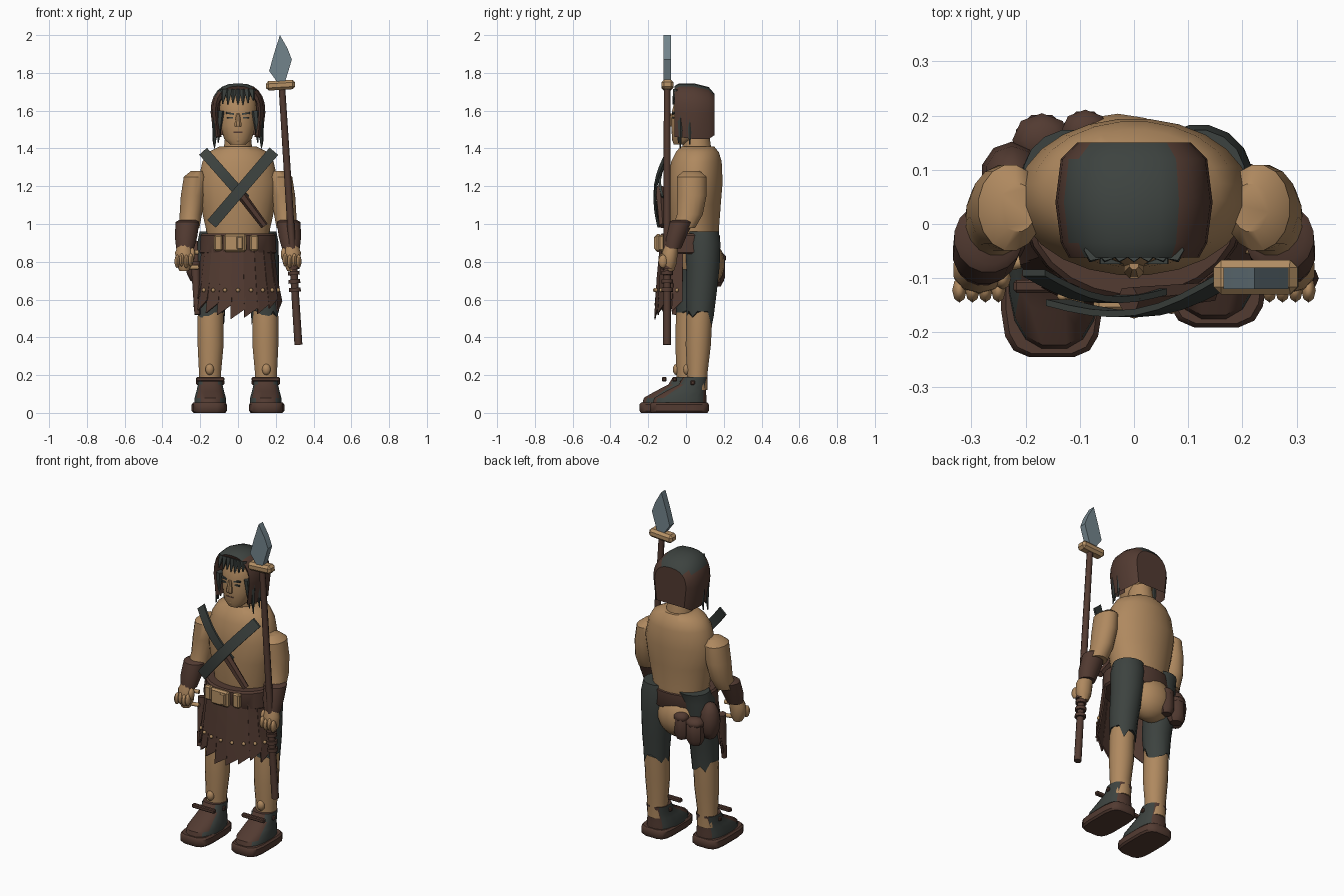
import bpy, bmesh, math, random
from mathutils import Vector, Matrix

random.seed(4)
cube = bpy.data.objects.get("Cube")
if cube:
    bpy.data.objects.remove(cube)


def material(name, r, g, b):
    m = bpy.data.materials.new(name)
    m.use_nodes = True
    m.diffuse_color = (r, g, b, 1)
    m.node_tree.nodes["Principled BSDF"].inputs["Base Color"].default_value = (r, g, b, 1)
    return m


SKIN = material("tanned skin", .43, .25, .115)
BROWN = material("brown leather", .085, .043, .031)
DARK = material("dark cloth", .046, .055, .05)
BRASS = material("pale wood and brass", .46, .28, .13)
STEEL = material("blue steel", .17, .23, .26)


def finish(name, bm, mats, rule=None, angle=40):
    """Turn a bmesh into an object with sharp edges kept."""
    bmesh.ops.recalc_face_normals(bm, faces=bm.faces)
    if rule:
        for f in bm.faces:
            f.material_index = int(rule(f.calc_center_median(), f.normal))
    mesh = bpy.data.meshes.new(name)
    bm.to_mesh(mesh)
    bm.free()
    for m in mats if isinstance(mats, list) else [mats]:
        mesh.materials.append(m)
    mesh.shade_smooth()
    mesh.set_sharp_from_angle(angle=math.radians(angle))
    ob = bpy.data.objects.new(name, mesh)
    bpy.context.collection.objects.link(ob)
    return ob


def skin_rings(bm, rings, closed=True, caps=(True, True)):
    rows = [[bm.verts.new(p) for p in ring] for ring in rings]
    n = len(rows[0])
    for a, b in zip(rows, rows[1:]):
        for i in range(n if closed else n - 1):
            j = (i + 1) % n
            bm.faces.new((a[i], a[j], b[j], b[i]))
    for row, cap in zip((rows[0], rows[-1]), caps):
        if cap:
            bm.faces.new(row)


def loft(name, mats, rings, s=1, dy=0, n=16, rule=None, power=1):
    """Stack of horizontal ovals: x, y, z, x radius, y radius."""
    def oval(x, y, z, rx, ry):
        out = []
        for i in range(n):
            a = math.tau * (i + .5) / n
            c, d = math.cos(a), math.sin(a)
            out.append((s * (x + rx * math.copysign(abs(c) ** power, c)),
                        y + dy + ry * math.copysign(abs(d) ** power, d), z))
        return out
    bm = bmesh.new()
    skin_rings(bm, [oval(*r) for r in rings])
    return finish(name, bm, mats, rule)


def box(name, mat, at, size, bevel=0, turn=0):
    bm = bmesh.new()
    bmesh.ops.create_cube(bm, size=1)
    bmesh.ops.scale(bm, vec=size, verts=bm.verts)
    if bevel:
        bmesh.ops.bevel(bm, geom=bm.edges[:], offset=bevel, segments=1, affect='EDGES')
    bm.transform(Matrix.Translation(at) @ Matrix.Rotation(turn, 4, 'Y'))
    return finish(name, bm, mat, angle=30)


def ball(name, mat, at, size, seg=10):
    bm = bmesh.new()
    bmesh.ops.create_uvsphere(bm, u_segments=seg, v_segments=max(5, seg // 2 + 1), radius=1)
    bmesh.ops.scale(bm, vec=size, verts=bm.verts)
    bmesh.ops.translate(bm, vec=at, verts=bm.verts)
    return finish(name, bm, mat, angle=60)


def rod(name, mat, a, b, r1, r2, seg=8):
    a, b = Vector(a), Vector(b)
    bm = bmesh.new()
    bmesh.ops.create_cone(bm, cap_ends=True, segments=seg, radius1=r1, radius2=r2, depth=(b - a).length)
    bm.transform(Matrix.Translation((a + b) / 2) @ (b - a).to_track_quat('Z', 'Y').to_matrix().to_4x4())
    return finish(name, bm, mat, angle=50)


def ribbon(name, mat, a, b, bow, width):
    """Flat strap from a to b that bows out to the front."""
    a, b = Vector(a), Vector(b)
    side = (b - a).cross(Vector((0, 1, 0))).normalized() * width / 2
    thick = Vector((0, .006, 0))
    rings = []
    for i in range(9):
        t = i / 8
        p = a.lerp(b, t) - Vector((0, bow * math.sin(math.pi * t), 0))
        rings.append([p - side - thick, p + side - thick, p + side + thick, p - side + thick])
    bm = bmesh.new()
    skin_rings(bm, rings)
    return finish(name, bm, mat)


# Torso, seat and neck
loft("torso", SKIN, [(0, .05, .76, .13, .1), (0, .05, .88, .17, .125), (0, .045, .97, .17, .13),
                     (0, .045, 1.1, .2, .14), (0, .05, 1.22, .215, .145), (0, .055, 1.33, .19, .135),
                     (0, .06, 1.38, .16, .115), (0, .06, 1.41, .1, .09)], n=24)
ball("seat", SKIN, (-.03, .1, .79), (.135, .105, .13), 16)
loft("neck", SKIN, [(0, .06, 1.37, .08, .08), (0, .05, 1.5, .065, .07)])

# Head and face
loft("head", SKIN, [(0, -.03, 1.42, .04, .035), (0, -.01, 1.45, .075, .065), (0, .015, 1.52, .095, .095),
                    (0, .02, 1.6, .1, .095), (0, .03, 1.68, .095, .085), (0, .03, 1.72, .06, .05)])
loft("nose", SKIN, [(0, -.08, 1.515, .02, .016), (0, -.082, 1.53, .02, .02), (0, -.075, 1.585, .009, .01)], n=8)
ball("chin", SKIN, (0, -.05, 1.45), (.035, .025, .025))
box("mouth", BROWN, (0, -.073, 1.485), (.045, .008, .007))
for s in (-1, 1):
    box("eyebrow", DARK, (s * .042, -.068, 1.585), (.042, .012, .009), turn=s * -.15)
    box("eye", DARK, (s * .042, -.068, 1.562), (.03, .009, .008))

# Hair hood, open at the face
def arch(y, w, top, bottom=1.46):
    mid, n = 1.59, 12
    pts = [(w * .88, y, bottom)]
    for i in range(n + 1):
        a = math.pi * i / n
        c = math.cos(a)
        pts.append((w * math.copysign(abs(c) ** .8, c), y, mid + (top - mid) * math.sin(a) ** .85))
    return pts + [(-w * .88, y, bottom)]


bm = bmesh.new()
skin_rings(bm, [arch(.03, .1, 1.7), arch(-.05, .108, 1.7), arch(-.062, .12, 1.73), arch(-.035, .135, 1.745),
                arch(.04, .145, 1.745, 1.45), arch(.12, .135, 1.725, 1.45), arch(.15, .105, 1.69, 1.47)],
           closed=False, caps=(False, True))
finish("hair_hood", bm, [BROWN, DARK], lambda c, n: c.x < .07 and abs(n.z) > .45 and c.y > -.05)
for s in (-1, 1):
    for x, y, z in ((.125, -.03, 1.4), (.105, -.04, 1.43), (.13, .02, 1.42)):
        rod("hair_lock", DARK, (s * x, y, z), (s * (x - .012), y, 1.6), .003, .022, 6)
for i in range(7):
    x = (i - 3) * .027
    rod("fringe", DARK, (x, -.068, random.uniform(1.63, 1.655)), (x * .9, -.05, 1.71), .003, .02, 5)

# Arms, bracers, hands
for s in (-1, 1):
    loft("upper_arm", SKIN, [(.215, .03, 1.28, .035, .045), (.228, .03, 1.25, .06, .08), (.238, .03, 1.15, .066, .08),
                             (.25, .02, 1.05, .06, .07), (.258, -.01, .98, .055, .06)], s)
    loft("bracer", BROWN, [(.265, -.02, 1.02, .05, .055), (.268, -.025, 1.01, .064, .065),
                           (.275, -.055, .93, .06, .056), (.28, -.07, .87, .048, .045)], s)
    loft("hand", SKIN, [(.28, -.075, .9, .034, .034), (.285, -.085, .85, .05, .042),
                        (.287, -.09, .79, .046, .04), (.285, -.09, .75, .025, .025)], s, n=10)
    for i in range(4):
        ball("finger", SKIN, (s * (.25 + i * .024), -.122, .81 - .008 * (i % 2)), (.014, .024, .036), 8)
    ball("thumb", SKIN, (s * .242, -.1, .84), (.016, .022, .036), 8)

# Legs, boots and soles; the right leg steps forward
for s, dy in ((-1, -.055), (1, 0)):
    loft("shin", SKIN, [(.148, .06, .12, .058, .055), (.148, .06, .22, .06, .056), (.145, .065, .36, .07, .068),
                        (.145, .07, .5, .07, .07), (.14, .08, .62, .07, .07)], s, dy)
    thigh = loft("trouser_leg", DARK, [(.145, .075 + dy, .5, .073, .073), (.14, .08 + dy, .62, .08, .082),
                                       (.128, .09 + dy / 2, .78, .09, .09), (.12, .09 + dy / 2, .9, .097, .094),
                                       (.115, .09, .96, .09, .085)], s)
    for v in thigh.data.vertices:
        if v.co.z < .51:
            v.co.z += random.uniform(-.05, .05)
    ball("ankle_knob", SKIN, (s * .15, dy + .005, .23), (.024, .02, .03))
    loft("boot", [BROWN, DARK], [(.147, -.035, .045, .085, .145), (.147, -.03, .08, .084, .14),
                                 (.147, .0, .115, .074, .108), (.147, .035, .15, .066, .075),
                                 (.147, .05, .19, .064, .065)], s, dy,
         rule=lambda c, n: abs(n.x) > .65, power=.8)
    loft("sole", BROWN, [(.152, -.035, 0, .085, .15), (.152, -.035, .01, .094, .157),
                         (.152, -.035, .045, .094, .157), (.152, -.035, .055, .085, .15)], s, dy, power=.5)
    for y, z in ((-.06, .178), (.035, .16)):
        box("boot_tie", BROWN, (s * .147, dy + y, z), (.15, .024, .024), .005)

# Belt, buckle and skirt strips
loft("belt", BROWN, [(0, .02, .84, .195, .155), (0, .02, .85, .205, .162),
                     (0, .02, .94, .2, .16), (0, .02, .95, .19, .15)], n=24)
box("buckle", BRASS, (-.015, -.148, .9), (.12, .03, .095), .01)
box("buckle_bar", BRASS, (.01, -.155, .9), (.035, .028, .07), .006)
for s in (-1, 1):
    box("belt_plate", BRASS, (s * .095 - .01, -.13, .9), (.045, .03, .085), .008)
STRIPS = 9
for k in range(STRIPS):
    a = math.radians((k - STRIPS // 2) * 18)
    drop = .51 + .055 * abs(math.sin(a)) + random.uniform(0, .03)
    rings = []
    for z, rx, ry in ((.88, .185, .14), (.72, .205, .155), (drop, .23, .168)):
        ring = []
        for da, inset in ((-.17, 0), (0, .008), (.17, .006), (.17, -.01), (0, -.008), (-.17, -.014)):
            r = 1 + inset * -3
            ring.append((rx * r * math.sin(a + da), .005 - ry * r * math.cos(a + da),
                         z + (da * .16 if z == drop else 0)))
        rings.append(ring)
    bm = bmesh.new()
    skin_rings(bm, rings)
    finish("skirt_strip", bm, BROWN, angle=20)
    ball("skirt_stud", BRASS, (.224 * math.sin(a), .005 - .171 * math.cos(a), .65), (.011, .009, .011), 8)

# Pouches and dagger on the right hip
for x, y, z, r in ((-.17, .155, .75, .052), (-.09, .17, .77, .043)):
    loft("pouch", BROWN, [(x, y, z - .08, r * .7, r * .6), (x, y, z - .05, r, r * .95), (x, y, z + .04, r, r * .95),
                          (x, y, z + .07, r * .7, r * .6)], n=8)
    ball("pouch_flap", BROWN, (x, y, z + .05), (r * 1.1, r, .032), 8)
ball("hip_sack", BROWN, (-.225, .09, .8), (.058, .062, .115), 10)
rod("dagger_sheath", BROWN, (-.215, -.06, .52), (-.225, -.02, .8), .016, .026)
for z in (.77, .85):
    rod("toggle", BRASS, (-.21, -.07, z), (-.26, -.08, z), .012, .012)

# Crossed chest straps and scabbard
ribbon("left_strap", DARK, (.19, -.09, 1.385), (-.14, -.145, 1), .045, .06)
ribbon("right_strap", DARK, (-.185, -.09, 1.385), (.04, -.125, 1.13), .03, .055)
rod("scabbard", BROWN, (-.01, -.14, 1.19), (.14, -.125, .99), .026, .02, 6)

# Spear
foot, top = Vector((.32, -.1, .36)), Vector((.225, -.1, 1.84))
rod("spear_shaft", BROWN, foot, top, .021, .017)
for t in (.19, .22, .25, .27):
    p = foot.lerp(top, t)
    rod("spear_binding", BROWN, p, foot.lerp(top, t + .014), .031, .031)
box("spear_guard", BRASS, (.225, -.098, 1.735), (.155, .064, .05), .014, -.06)
outline = [(.205, 1.755), (.165, 1.81), (.19, 1.9), (.222, 2), (.262, 1.93), (.285, 1.87), (.25, 1.755)]
bm = bmesh.new()
skin_rings(bm, [[(x, y, z) for x, z in outline] for y in (-.12, -.08)])
finish("spear_blade", bm, STEEL, angle=20)
